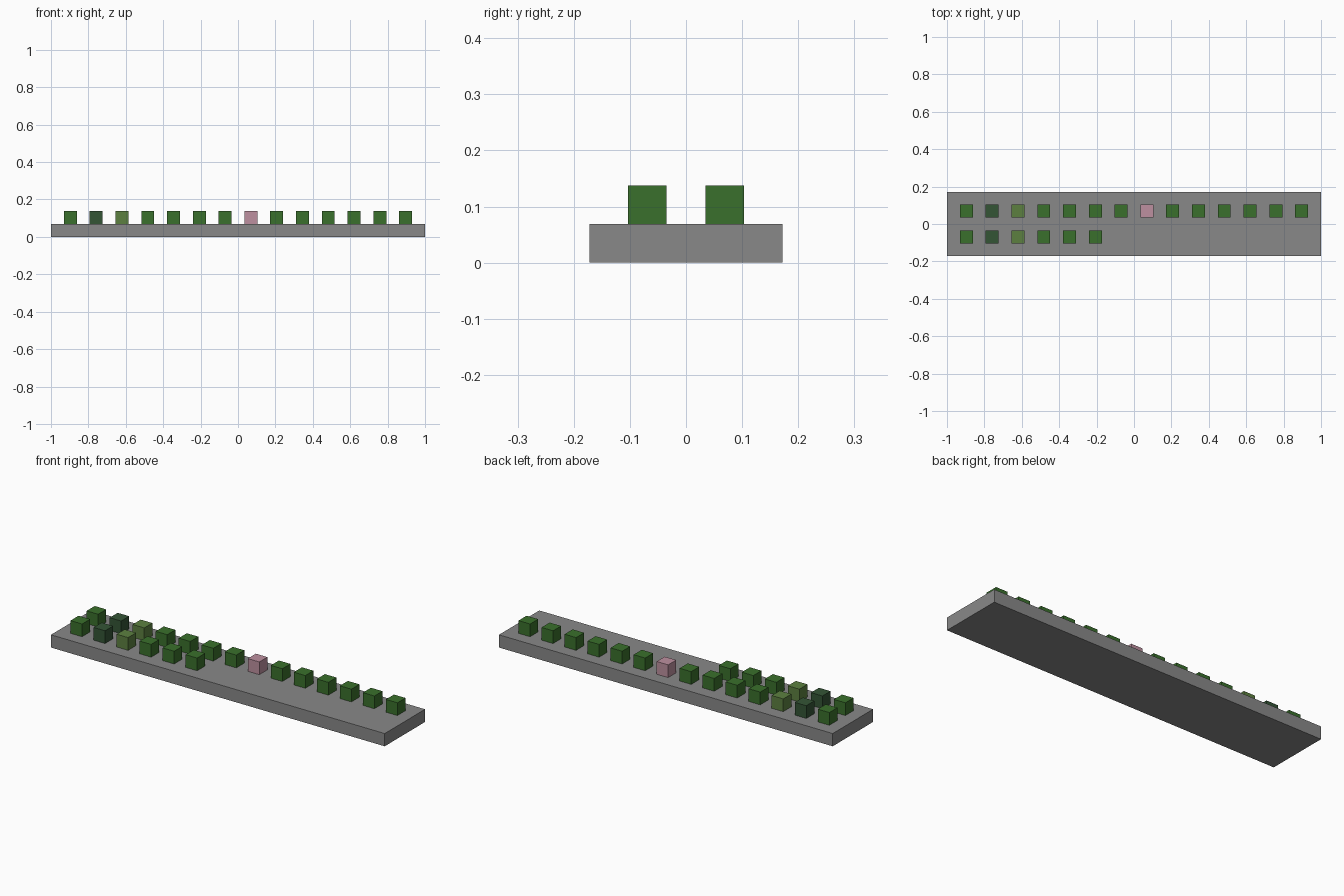
import bpy

if "Cube" in bpy.data.objects:
    bpy.data.objects.remove(bpy.data.objects["Cube"], do_unlink=True)

U = 2 / 29  # one block edge; the slab is 29 blocks long


def material(name, r, g, b):
    mat = bpy.data.materials.new(name)
    mat.use_nodes = True
    mat.diffuse_color = (r, g, b, 1)
    mat.node_tree.nodes["Principled BSDF"].inputs["Base Color"].default_value = (r, g, b, 1)
    return mat


GREY = material("stone grey", 0.25, 0.25, 0.25)
GREEN = material("leaf green", 0.042, 0.162, 0.025)
DARK = material("dark green", 0.034, 0.089, 0.036)
OLIVE = material("olive green", 0.107, 0.216, 0.051)
PINK = material("blossom pink", 0.51, 0.28, 0.35)


def box(name, mat, centre, size):
    """Box measured in block units."""
    bpy.ops.mesh.primitive_cube_add(size=1, location=[c * U for c in centre])
    obj = bpy.context.object
    obj.name = name
    obj.scale = [s * U for s in size]
    bpy.ops.object.transform_apply(location=False, rotation=False, scale=True)
    obj.data.materials.append(mat)


# Base slab
box("base_slab", GREY, (0, 0, 0.5), (29, 5, 1))

# Two rows of plant blocks, one block apart, starting at the right end
special = {1: DARK, 2: OLIVE, 7: PINK}
for row, y, count in (("back", 1, 14), ("front", -1, 6)):
    for i in range(count):
        box(f"{row}_plant_block_{i + 1}", special.get(i, GREEN),
            (2 * i - 13, y, 1.5), (1, 1, 1))
